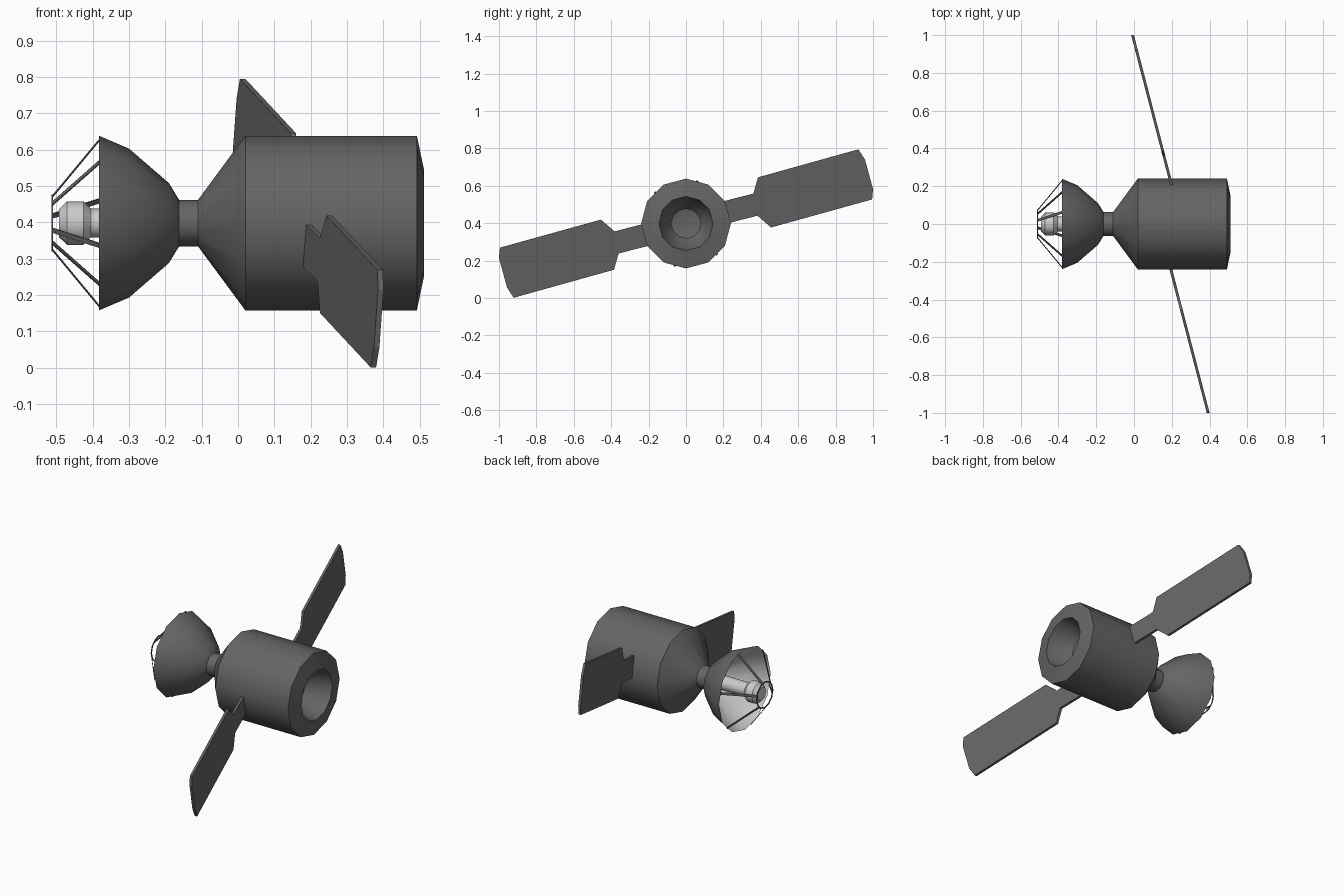
import bpy, bmesh
from math import sin, cos, pi, radians
from mathutils import Vector

if "Cube" in bpy.data.objects:
    bpy.data.objects.remove(bpy.data.objects["Cube"])

ZC = 0.398      # height of the long axis
SIDES = 12

dark = bpy.data.materials.new("dark_grey")
dark.diffuse_color = (0.13, 0.13, 0.13, 1)
dark.use_nodes = True
dark.node_tree.nodes["Principled BSDF"].inputs["Base Color"].default_value = dark.diffuse_color


def finish(name, bm, mat=None, smooth=True):
    mesh = bpy.data.meshes.new(name)
    bm.to_mesh(mesh)
    bm.free()
    ob = bpy.data.objects.new(name, mesh)
    bpy.context.collection.objects.link(ob)
    if mat:
        mesh.materials.append(mat)
    if smooth:
        bpy.ops.object.select_all(action='DESELECT')
        ob.select_set(True)
        bpy.context.view_layer.objects.active = ob
        bpy.ops.object.shade_smooth_by_angle(angle=radians(35))
    return ob


def ring_point(x, r, a):
    return Vector((x, -r * sin(a), ZC + r * cos(a)))


def lathe(name, profile, mat=None):
    """Turn (x, radius) points about the long axis; -x direction faces outward."""
    bm = bmesh.new()
    rows = [[bm.verts.new(ring_point(x, r, 2 * pi * k / SIDES)) for k in range(SIDES)]
            for x, r in profile]
    for p, q in zip(rows, rows[1:]):
        for k in range(SIDES):
            n = (k + 1) % SIDES
            bm.faces.new((p[k], q[k], q[n], p[n]))
    bmesh.ops.remove_doubles(bm, verts=bm.verts, dist=1e-5)
    return finish(name, bm, mat)


# Main body with hollow rear opening, cone and neck
lathe("main_body", [(0.36, 0), (0.38, 0.08), (0.44, 0.125), (0.512, 0.145), (0.492, 0.24),
                    (0.02, 0.24), (-0.11, 0.064), (-0.162, 0.064)], dark)

# Dish: dark shell outside, pale reflector inside
lathe("dish_shell", [(-0.162, 0.064), (-0.19, 0.11), (-0.30, 0.205), (-0.382, 0.24)], dark)
lathe("dish_reflector", [(-0.382, 0.24), (-0.30, 0.198), (-0.19, 0.10), (-0.175, 0)])

# Feed horn in the middle of the dish
lathe("feed_horn", [(-0.178, 0.04), (-0.405, 0.04), (-0.425, 0.06), (-0.47, 0.06),
                    (-0.493, 0.038), (-0.493, 0)])

# Front ring and the six flat struts that carry it
lathe("front_ring", [(-0.509, 0.078), (-0.513, 0.078), (-0.513, 0.071),
                     (-0.509, 0.071), (-0.509, 0.078)], dark)
bm = bmesh.new()
for k in range(6):
    a = radians(45 + 60 * k)
    start, end = ring_point(-0.382, 0.236, a), ring_point(-0.511, 0.075, a)
    side = Vector((0, -cos(a), -sin(a))) * 0.007
    up = (end - start).cross(side).normalized() * 0.0015
    ends = [[bm.verts.new(c + side * s + up * u)
             for s, u in ((-1, -1), (1, -1), (1, 1), (-1, 1))] for c in (start, end)]
    bm.faces.new(ends[0])
    bm.faces.new(ends[1])
    for i in range(4):
        j = (i + 1) % 4
        bm.faces.new((ends[0][i], ends[0][j], ends[1][j], ends[1][i]))
bmesh.ops.recalc_face_normals(bm, faces=bm.faces)
finish("dish_struts", bm, dark, smooth=False)

# Solar panels: one (y, z) outline, the second point-mirrored through the body
OUTLINE = [(0.18, 0.512), (0.36, 0.558), (0.385, 0.645), (0.922, 0.795), (0.957, 0.74),
           (1.0, 0.582), (0.995, 0.527), (0.455, 0.377), (0.382, 0.44), (0.18, 0.388)]
for name, s in (("panel_back", 1), ("panel_front", -1)):
    bm = bmesh.new()
    pts = [(0.1925 - s * 0.26 * (y - 0.23), s * y, ZC + s * (z - ZC)) for y, z in OUTLINE]
    face = bm.faces.new([bm.verts.new((x - 0.0075, y, z)) for x, y, z in pts])
    ext = bmesh.ops.extrude_face_region(bm, geom=[face], use_keep_orig=True)
    bmesh.ops.translate(bm, vec=(0.015, 0, 0),
                        verts=[g for g in ext["geom"] if isinstance(g, bmesh.types.BMVert)])
    bmesh.ops.recalc_face_normals(bm, faces=bm.faces)
    finish(name, bm, dark, smooth=False)
